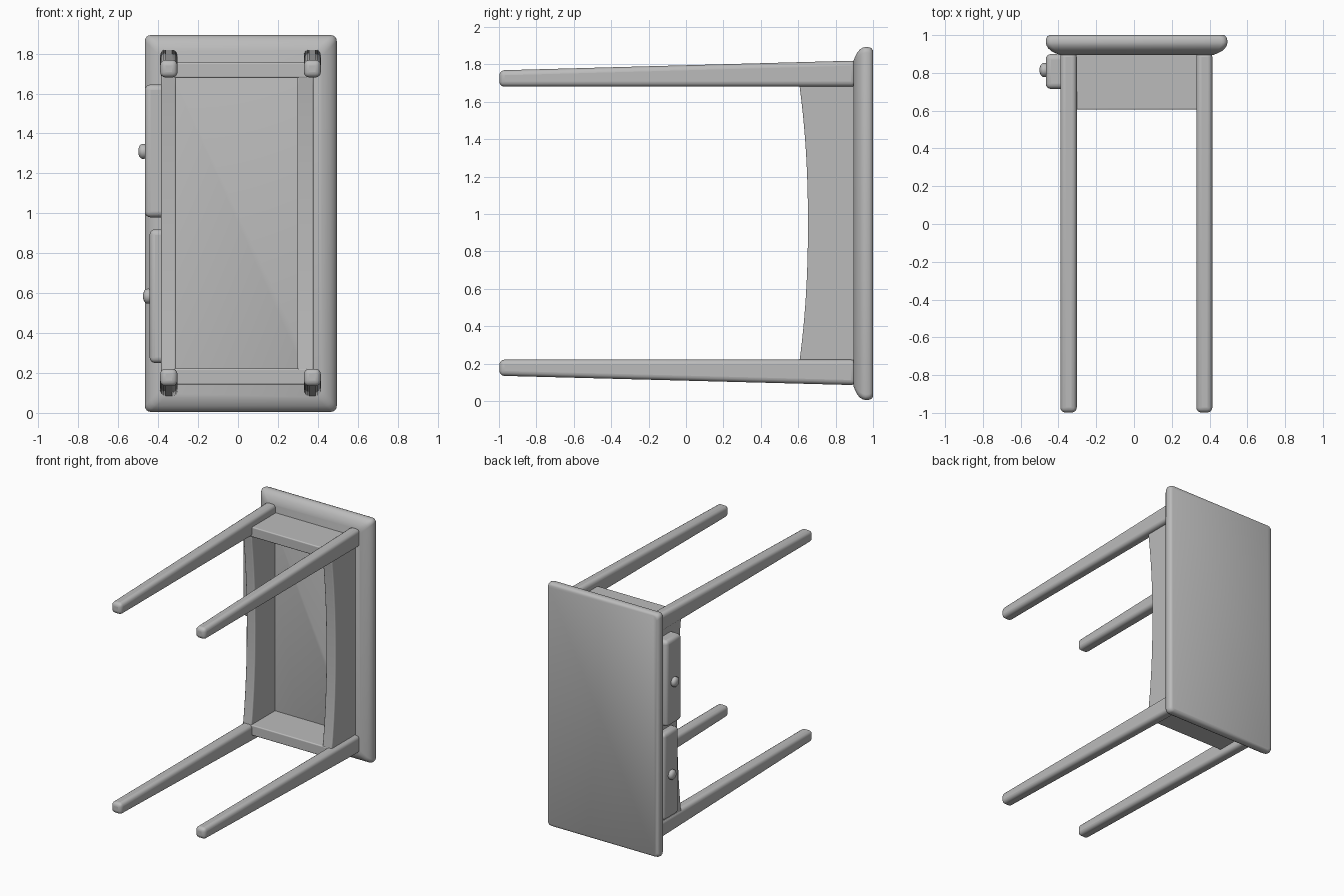
import bpy, bmesh, math

if "Cube" in bpy.data.objects:
    bpy.data.objects.remove(bpy.data.objects["Cube"])

grey = bpy.data.materials.new("plain_grey")
grey.diffuse_color = (0.5, 0.5, 0.5, 1)
grey.use_nodes = True
grey.node_tree.nodes["Principled BSDF"].inputs["Base Color"].default_value = grey.diffuse_color


def finish(name, bm, bevel=0.0, segments=4):
    bmesh.ops.recalc_face_normals(bm, faces=bm.faces)
    mesh = bpy.data.meshes.new(name)
    bm.to_mesh(mesh)
    bm.free()
    mesh.materials.append(grey)
    ob = bpy.data.objects.new(name, mesh)
    bpy.context.collection.objects.link(ob)
    bpy.ops.object.select_all(action='DESELECT')
    ob.select_set(True)
    bpy.context.view_layer.objects.active = ob
    if bevel:
        mod = ob.modifiers.new("round", 'BEVEL')
        mod.width = bevel
        mod.segments = segments
        mod.limit_method = 'ANGLE'
        mod.angle_limit = math.radians(40)
    bpy.ops.object.shade_smooth_by_angle(angle=math.radians(40))
    return ob


def loft(name, rings, bevel=0.0):
    """Skin a stack of equally sized closed rings and cap both ends."""
    bm = bmesh.new()
    loops = [[bm.verts.new(p) for p in ring] for ring in rings]
    n = len(loops[0])
    for a, b in zip(loops, loops[1:]):
        for i in range(n):
            bm.faces.new((a[i], a[(i + 1) % n], b[(i + 1) % n], b[i]))
    bm.faces.new(loops[0])
    bm.faces.new(loops[-1])
    return finish(name, bm, bevel)


def rect_xz(x0, x1, z0, z1, y, r=0.0):
    """Rectangle at depth y, with optional rounded corners."""
    if not r:
        return [(x0, y, z0), (x1, y, z0), (x1, y, z1), (x0, y, z1)]
    pts = []
    corners = ((x1 - r, z1 - r), (x0 + r, z1 - r), (x0 + r, z0 + r), (x1 - r, z0 + r))
    for k, (cx, cz) in enumerate(corners):
        for s in range(5):
            a = math.pi / 2 * (k + s / 4)
            pts.append((cx + r * math.cos(a), y, cz + r * math.sin(a)))
    return pts


def box(name, x0, x1, y0, y1, z0, z1, bevel=0.0):
    return loft(name, [rect_xz(x0, x1, z0, z1, y0), rect_xz(x0, x1, z0, z1, y1)], bevel)


# Table top lying against the back, with a moulded rim: (depth, inset)
profile = [(0.895, 0.075), (0.905, 0.05), (0.915, 0.03), (0.93, 0.013), (0.945, 0.004),
           (0.96, 0.0), (0.98, 0.002), (0.992, 0.007), (1.0, 0.018)]
loft("table_top", [rect_xz(-0.467 + i, 0.495 - i, 0.005 + i, 1.893 - i, y, 0.03)
                   for y, i in profile])

# Four legs, tapering on their outer face
for side, x0, x1 in (("left", -0.39, -0.303), ("right", 0.33, 0.415)):
    for level, inner, tip, root in (("lower", 0.221, 0.135, 0.085),
                                    ("upper", 1.681, 1.768, 1.82)):
        loft(f"{side}_{level}_leg",
             [rect_xz(x0, x1, min(inner, o), max(inner, o), y)
              for y, o in ((-0.998, tip), (0.91, root))], 0.027)

# Long aprons with a shallow arched edge
for name, x0, x1 in (("left_apron", -0.385, -0.31), ("right_apron", 0.297, 0.378)):
    bm = bmesh.new()
    steps = 24
    outline = [(0.91, 1.70), (0.91, 0.20)]
    for i in range(steps + 1):
        t = i / steps
        outline.append((0.605 + 0.047 * (1 - abs(2 * t - 1) ** 2.2), 0.20 + 1.50 * t))
    face = bm.faces.new([bm.verts.new((x0, y, z)) for y, z in outline])
    ext = bmesh.ops.extrude_face_region(bm, geom=[face])
    for v in ext["geom"]:
        if isinstance(v, bmesh.types.BMVert):
            v.co.x = x1
    finish(name, bm, 0.008, 3)

# Short end aprons
box("lower_end_apron", -0.33, 0.35, 0.605, 0.91, 0.142, 0.222, 0.008)
box("upper_end_apron", -0.33, 0.35, 0.605, 0.91, 1.678, 1.756, 0.008)

# Two drawers with knobs; the upper one is pulled out a little further
for name, x, z0, z1, kz in (("upper", -0.467, 0.98, 1.645, 1.31),
                            ("lower", -0.443, 0.25, 0.92, 0.585)):
    box(f"{name}_drawer", x, -0.35, 0.715, 0.90, z0, z1, 0.028)
    rings = []
    for dx, r in ((0.02, 0.03), (-0.006, 0.038), (-0.018, 0.036),
                  (-0.027, 0.027), (-0.032, 0.013)):
        rings.append([(x + dx, 0.815 + r * math.cos(a), kz + r * math.sin(a))
                      for a in (math.tau * k / 20 for k in range(20))])
    loft(f"{name}_knob", rings)
